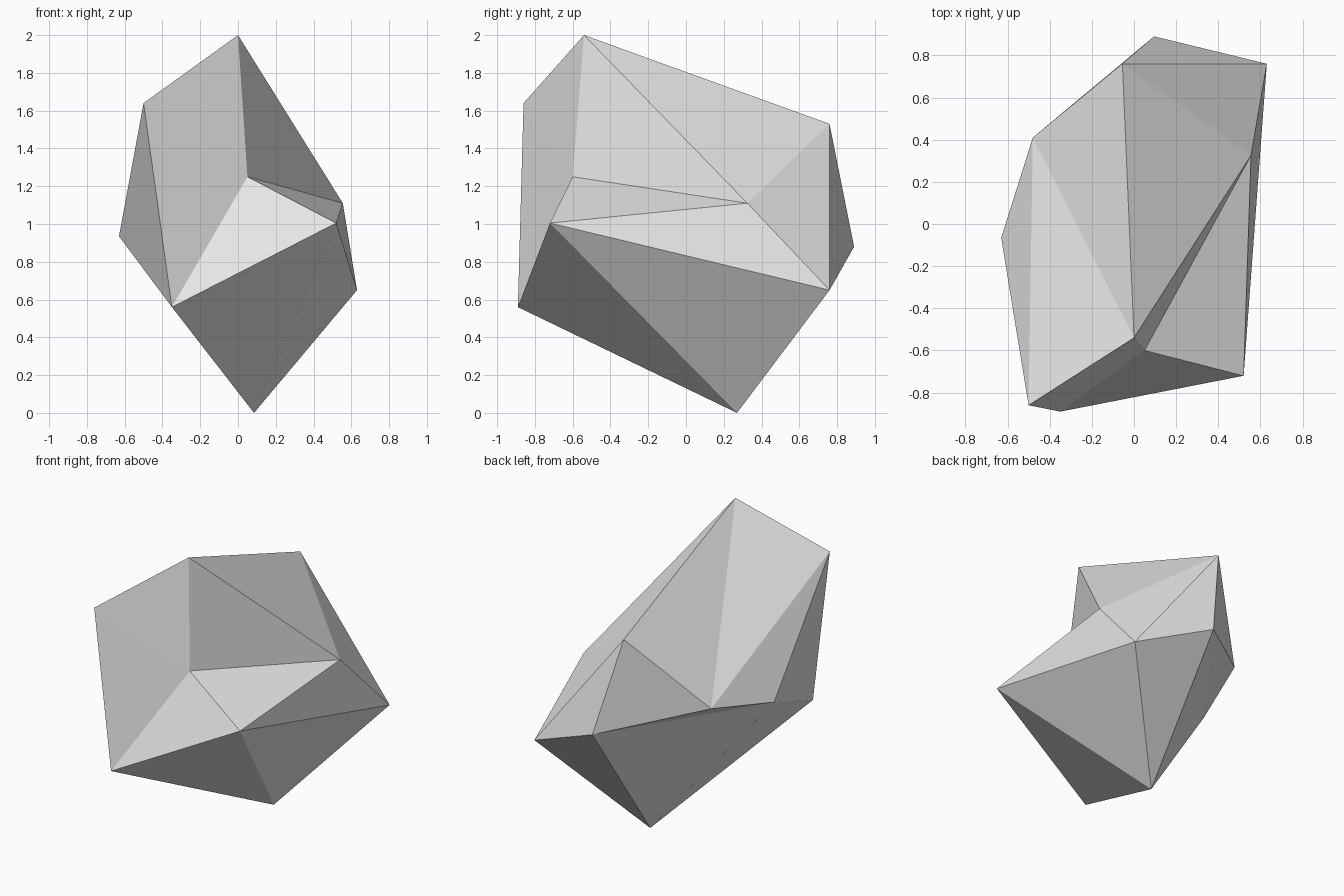
import bpy, bmesh

if "Cube" in bpy.data.objects:
    bpy.data.objects.remove(bpy.data.objects["Cube"])

# Low-poly boulder: a deformed icosahedron made of two caps and a zigzag band
PEAK = (0.0, -0.54, 2.0)
BASE = (0.085, 0.27, 0.0)
UPPER = [(-0.5, -0.86, 1.64), (0.05, -0.6, 1.25), (0.555, 0.325, 1.11),
         (-0.055, 0.76, 1.53), (-0.48, 0.41, 1.03)]
LOWER = [(-0.35, -0.89, 0.56), (0.52, -0.72, 1.005), (0.63, 0.76, 0.65),
         (0.095, 0.89, 0.88), (-0.63, -0.065, 0.935)]

bm = bmesh.new()
peak, base = bm.verts.new(PEAK), bm.verts.new(BASE)
up = [bm.verts.new(p) for p in UPPER]
low = [bm.verts.new(p) for p in LOWER]

for i in range(5):
    j = (i + 1) % 5
    bm.faces.new((peak, up[i], up[j]))        # top cap
    bm.faces.new((up[i], low[i], up[j]))      # band
    bm.faces.new((up[j], low[i], low[j]))
    bm.faces.new((base, low[j], low[i]))      # bottom cap
bmesh.ops.recalc_face_normals(bm, faces=bm.faces)

mesh = bpy.data.meshes.new("boulder")
bm.to_mesh(mesh)
bm.free()

# Stone colour
stone = bpy.data.materials.new("stone grey")
stone.diffuse_color = (0.8, 0.8, 0.8, 1.0)
stone.use_nodes = True
stone.node_tree.nodes["Principled BSDF"].inputs["Base Color"].default_value = stone.diffuse_color
mesh.materials.append(stone)

boulder = bpy.data.objects.new("boulder", mesh)
bpy.context.collection.objects.link(boulder)
